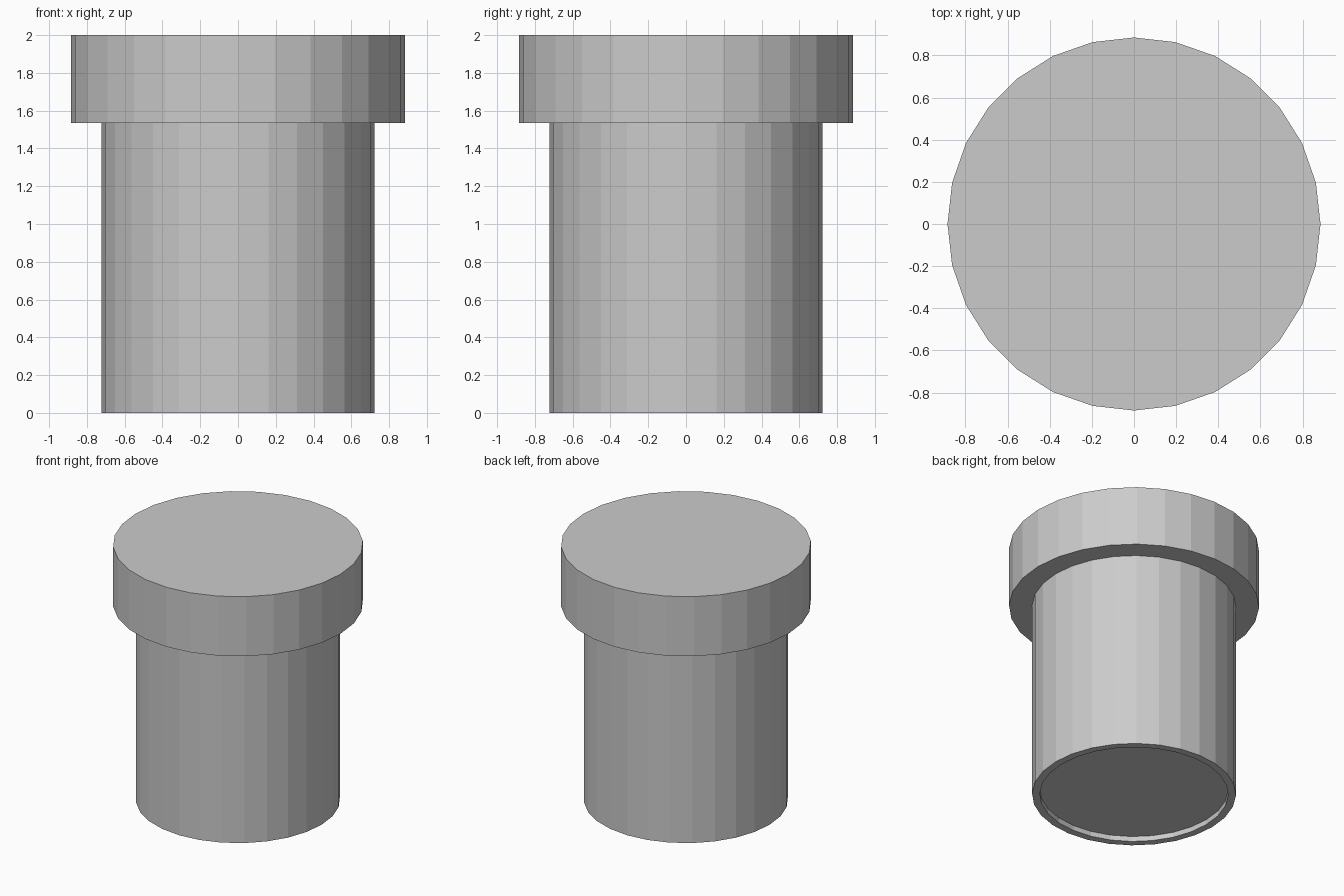
import bpy, bmesh, math

if "Cube" in bpy.data.objects:
    bpy.data.objects.remove(bpy.data.objects["Cube"])

SIDES = 28


def lathe(name, profile):
    """Revolve (radius, z) points into a flat-faced solid capped at both ends."""
    bm = bmesh.new()
    rings = []
    for r, z in profile:
        rings.append([bm.verts.new((r * math.cos(2 * math.pi * i / SIDES),
                                    r * math.sin(2 * math.pi * i / SIDES), z))
                      for i in range(SIDES)])
    for a, b in zip(rings, rings[1:]):
        for i in range(SIDES):
            j = (i + 1) % SIDES
            bm.faces.new((a[i], a[j], b[j], b[i]))
    bm.faces.new(rings[0])
    bm.faces.new(rings[-1])
    bmesh.ops.recalc_face_normals(bm, faces=bm.faces)
    mesh = bpy.data.meshes.new(name)
    bm.to_mesh(mesh)
    bm.free()
    obj = bpy.data.objects.new(name, mesh)
    bpy.context.collection.objects.link(obj)
    return obj


# Whole plug: recessed base, thin rim, barrel, overhanging head
lathe("flanged_plug", [
    (0.667, 0.04), (0.667, 0.0), (0.722, 0.0),
    (0.722, 1.535), (0.885, 1.535), (0.885, 2.0),
])
